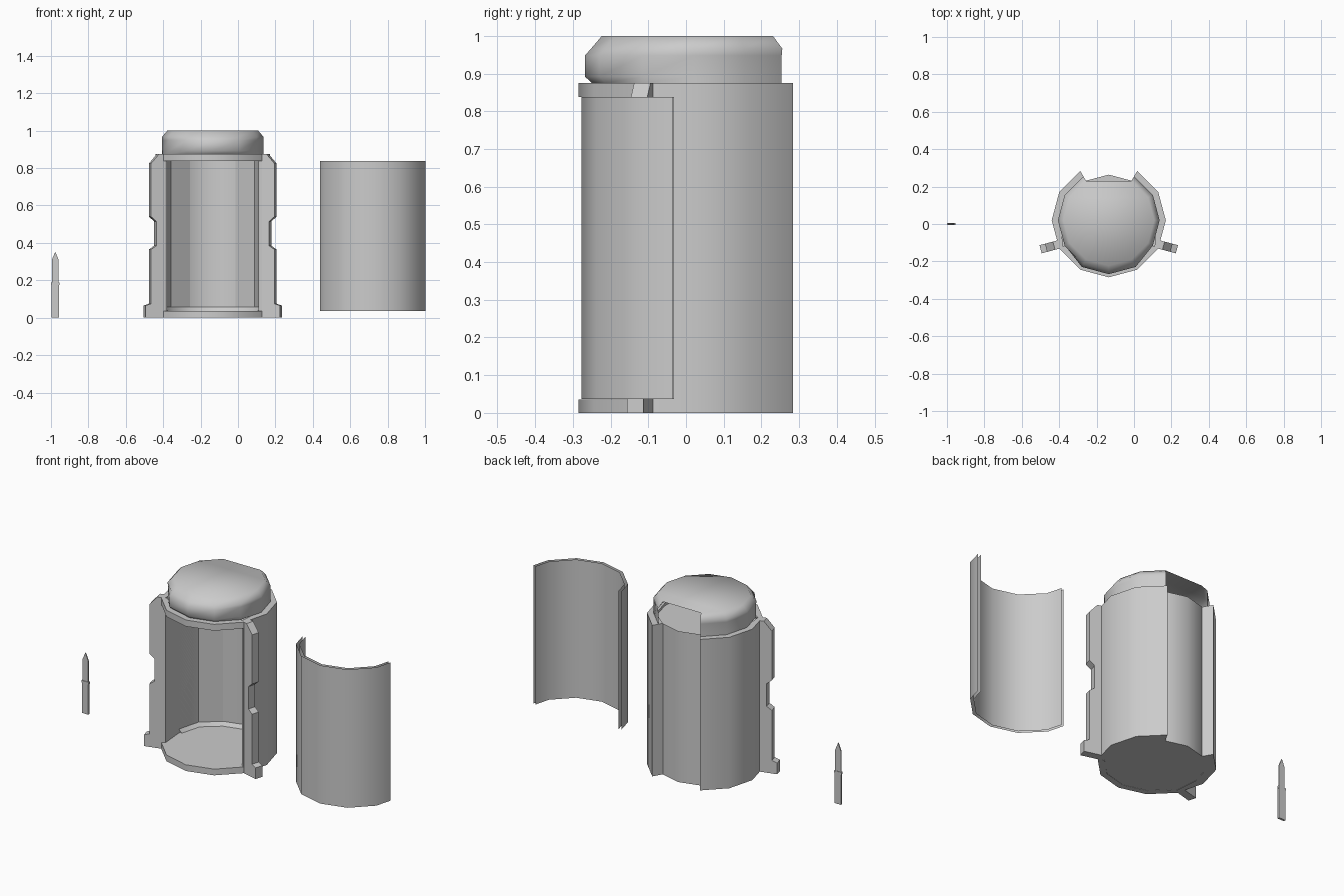
import bpy, bmesh, math
from mathutils import Vector

if "Cube" in bpy.data.objects:
    bpy.data.objects.remove(bpy.data.objects["Cube"])

CX, CY = -0.135, 0.02          # canister axis
D = math.radians


def finish(name, bm, recalc=True, smooth=35):
    bmesh.ops.remove_doubles(bm, verts=bm.verts, dist=1e-5)
    if recalc:
        bmesh.ops.recalc_face_normals(bm, faces=bm.faces)
    me = bpy.data.meshes.new(name)
    bm.to_mesh(me)
    bm.free()
    ob = bpy.data.objects.new(name, me)
    bpy.context.collection.objects.link(ob)
    bpy.ops.object.select_all(action='DESELECT')
    ob.select_set(True)
    bpy.context.view_layer.objects.active = ob
    bpy.ops.object.shade_smooth_by_angle(angle=D(smooth))
    return ob


def steps(a, b):
    """Angles of a twelve-sided ring between a and b, ends included."""
    return [a] + [t for t in range(-360, 720, 30) if a < t < b] + [b]


def point(r, ang, z, cx=CX, cy=CY):
    # keep in-between angles on the flat sides of the twelve-gon
    r *= math.cos(D(15)) / math.cos(D(ang % 30 - 15))
    return Vector((cx + r * math.cos(D(ang)), cy + r * math.sin(D(ang)), z))


def sweep(bm, profile, angles, closed=True, cx=CX, cy=CY):
    """Sweep an (r, z) profile (or a function of angle giving one) round the axis."""
    prof = profile if callable(profile) else lambda a: profile
    rings = [[bm.verts.new(point(r, a, z, cx, cy)) for r, z in prof(a)] for a in angles]
    n = len(rings[0])
    for p, q in zip(rings, rings[1:]):
        for i in range(n if closed else n - 1):
            j = (i + 1) % n
            bm.faces.new((p[i], q[i], q[j], p[j]))
    if closed:
        bm.faces.new(rings[0])
        bm.faces.new(rings[-1][::-1])
    return rings


def tube_r(a):
    """Inner tube radius: slightly tighter in the open back wedge."""
    return 0.244 if 60 <= a % 360 <= 120 else 0.257


# outer shell halves: thick at the back cut, thin beside the front opening
def shell_profile(a):
    r0 = 0.283 if a < 0 or a > 180 else tube_r(a)
    return [(r0, 0), (0.305, 0), (0.305, 0.875), (r0, 0.875)]


for name, a, b in (("right_shell", -30, 60), ("left_shell", 120, 210)):
    bm = bmesh.new()
    sweep(bm, shell_profile, steps(a, b))
    finish(name, bm)

# inner tube behind the compartment
bm = bmesh.new()
sweep(bm, lambda a: [(tube_r(a), 0), (tube_r(a), 0.875)], steps(0, 180), closed=False)
finish("inner_wall", bm, False)

# underside, floor and ceiling discs
for name, z in (("underside", 0.001), ("floor", 0.036), ("ceiling", 0.86)):
    bm = bmesh.new()
    f = bm.faces.new([bm.verts.new(point(tube_r(a) if 60 <= a <= 120 else 0.283, a, z))
                      for a in range(0, 360, 30)])
    if name == "underside":
        f.normal_flip()
    finish(name, bm, False)

# rings below and above the front opening
for name, z0, z1 in (("bottom_ring", 0, 0.036), ("top_ring", 0.838, 0.875)):
    bm = bmesh.new()
    sweep(bm, [(0.27, z0), (0.305, z0), (0.305, z1), (0.27, z1)], steps(210, 330))
    finish(name, bm)

# sloped lip where floor meets back wall
bm = bmesh.new()
sweep(bm, lambda a: [(tube_r(a), 0.058), (tube_r(a) - 0.015, 0.037)], steps(0, 180), closed=False)
finish("floor_lip", bm, False)


# cap with a soft chamfer and a bulged front, open at the back
def cap_profile(a):
    r = 0.288 if a in (240, 270, 300) else 0.27
    return [(0.27, 0.875), (r, 0.892), (r, 0.948), (0.272, 0.966), (0.243, 1.0)]


bm = bmesh.new()
rings = sweep(bm, cap_profile, steps(120, 420), closed=False)
bm.faces.new([r[-1] for r in rings])
finish("cap", bm, False, smooth=60)

# side rails with foot, waist and chamfered top
rail = [(0.285, 0), (0.392, 0), (0.392, 0.065), (0.362, 0.075), (0.362, 0.365),
        (0.333, 0.385), (0.333, 0.515), (0.362, 0.54), (0.362, 0.825),
        (0.318, 0.875), (0.285, 0.875)]
u = Vector((math.cos(D(195)), math.sin(D(195)), 0))
t = Vector((-u.y, u.x, 0))
for name, side in (("left_rail", 1), ("right_rail", -1)):
    bm = bmesh.new()
    loops = []
    for off in (0.033, 0.078):
        pts = [u * r + t * off for r, z in rail]
        loops.append([bm.verts.new((CX + p.x * side, CY + p.y, z))
                      for p, (r, z) in zip(pts, rail)])
    bm.faces.new(loops[0])
    bm.faces.new(loops[1])
    for i in range(len(rail)):
        j = (i + 1) % len(rail)
        bm.faces.new((loops[0][i], loops[0][j], loops[1][j], loops[1][i]))
    finish(name, bm)

# loose front panel: outer and inner skins
for name, r in (("panel_outer_skin", 0.297), ("panel_inner_skin", 0.28)):
    bm = bmesh.new()
    sweep(bm, [(r, 0.037), (r, 0.838)], steps(191, 349), closed=False, cx=0.72)
    if "inner" in name:
        bmesh.ops.reverse_faces(bm, faces=bm.faces)
    finish(name, bm, False)


# small knife: flat outlines mirrored about its centre line
def plate(name, half, thick, x=-0.977):
    bm = bmesh.new()
    outline = half + [(-w, z) for w, z in reversed(half) if w > 0]
    f = bm.faces.new([bm.verts.new((x + w, -thick / 2, z)) for w, z in outline])
    ext = bmesh.ops.extrude_face_region(bm, geom=[f])
    moved = [v for v in ext["geom"] if isinstance(v, bmesh.types.BMVert)]
    bmesh.ops.translate(bm, verts=moved, vec=(0, thick, 0))
    finish(name, bm)


plate("knife_handle", [(0.0205, 0), (0.0205, 0.175)], 0.012)
plate("knife_guard", [(0.023, 0.175), (0.023, 0.188)], 0.012)
plate("knife_blade", [(0.018, 0.188), (0.018, 0.31), (0.0, 0.352)], 0.006)
